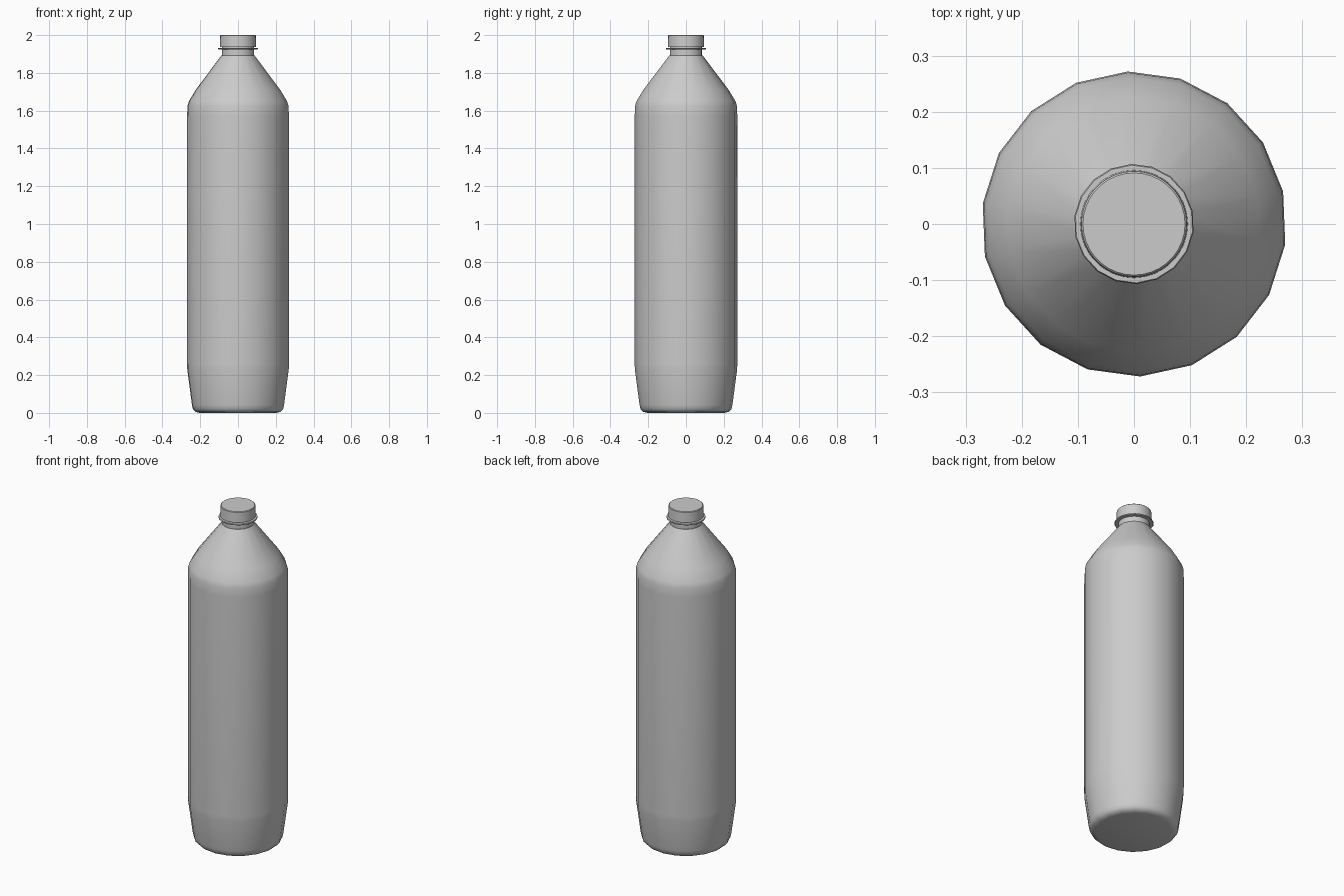
import bpy, bmesh, math

cube = bpy.data.objects.get("Cube")
if cube:
    bpy.data.objects.remove(cube, do_unlink=True)

grey = bpy.data.materials.new("plain grey")
grey.use_nodes = True
colour = (0.6, 0.6, 0.6, 1)
grey.diffuse_color = colour
grey.node_tree.nodes["Principled BSDF"].inputs["Base Color"].default_value = colour


def lathe(name, profile, sides, turn, smooth_angle):
    """Spin a (radius, height) profile about z and close both ends."""
    bm = bmesh.new()
    rings = []
    for r, z in profile:
        angles = [math.radians(turn) + math.tau * i / sides for i in range(sides)]
        rings.append([bm.verts.new((r * math.cos(a), r * math.sin(a), z)) for a in angles])
    for low, high in zip(rings, rings[1:]):
        for i in range(sides):
            j = (i + 1) % sides
            bm.faces.new((low[i], low[j], high[j], high[i]))
    bm.faces.new(rings[0][::-1])
    bm.faces.new(rings[-1])
    mesh = bpy.data.meshes.new(name)
    bm.to_mesh(mesh)
    bm.free()
    mesh.materials.append(grey)
    obj = bpy.data.objects.new(name, mesh)
    bpy.context.collection.objects.link(obj)
    bpy.ops.object.select_all(action="DESELECT")
    obj.select_set(True)
    bpy.context.view_layer.objects.active = obj
    bpy.ops.object.shade_smooth_by_angle(angle=math.radians(smooth_angle))
    return obj


SIDES, TURN = 18, 12.3

# Bottle body: rounded base, tapered foot, straight wall, sloping shoulder
lathe("bottle_body", [
    (0.205, 0.0), (0.228, 0.006), (0.241, 0.02), (0.246, 0.042),
    (0.271, 0.23), (0.272, 0.26), (0.272, 1.57), (0.270, 1.625),
    (0.262, 1.65), (0.226, 1.71), (0.088, 1.893),
], SIDES, TURN, 50)

# Neck and its thin collar
lathe("neck", [(0.086, 1.885), (0.086, 1.96)], SIDES, TURN, 40)
lathe("neck_collar", [(0.105, 1.925), (0.107, 1.928), (0.105, 1.933)], SIDES, TURN, 40)

# Screw cap with a narrow bevel at the top edge
lathe("cap", [(0.096, 1.937), (0.094, 1.997), (0.091, 2.0)], 36, 0, 40)
